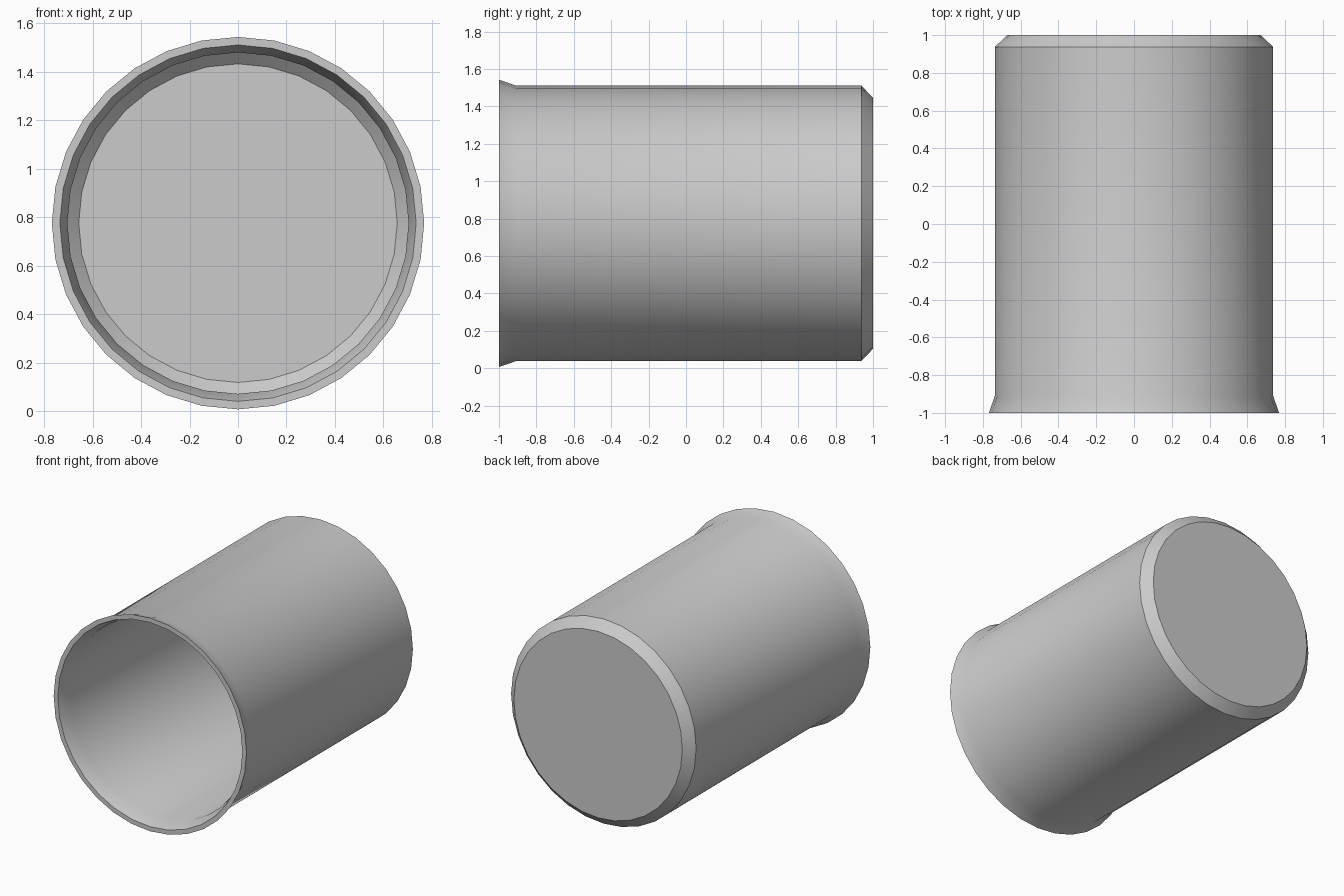
import bpy, bmesh
from math import sin, cos, pi, radians

if "Cube" in bpy.data.objects:
    bpy.data.objects.remove(bpy.data.objects["Cube"])

SIDES = 32
CENTRE_Z = 0.775

# Closed wall profile (radius, y): flared mouth, body, chamfered end, then back along the inside
outside = [(0.768, -1.0), (0.737, -0.91), (0.737, 0.937), (0.671, 1.0)]
inside = [(0.657, 0.967), (0.704, 0.923), (0.704, -0.904), (0.735, -1.0)]


def lathe(name, profile):
    """Turn a profile around the y axis; the first and last rings join, and the middle is capped."""
    bm = bmesh.new()
    rings = []
    for r, y in profile:
        rings.append([bm.verts.new((r * sin(2 * pi * i / SIDES), y,
                                    CENTRE_Z + r * cos(2 * pi * i / SIDES)))
                      for i in range(SIDES)])
    half = len(rings) // 2
    for k in range(len(rings)):
        a, b = rings[k], rings[(k + 1) % len(rings)]
        if k == half - 1:        # closed end: outer disc and inner floor
            bm.faces.new(a)
            bm.faces.new(b)
            continue
        for i in range(SIDES):
            j = (i + 1) % SIDES
            bm.faces.new((a[i], a[j], b[j], b[i]))
    bmesh.ops.recalc_face_normals(bm, faces=bm.faces)
    mesh = bpy.data.meshes.new(name)
    bm.to_mesh(mesh)
    bm.free()
    obj = bpy.data.objects.new(name, mesh)
    bpy.context.collection.objects.link(obj)
    return obj


# Cup lying on its side, mouth to the front
cup = lathe("cup", outside + inside)
bpy.context.view_layer.objects.active = cup
cup.select_set(True)
bpy.ops.object.shade_smooth_by_angle(angle=radians(30))
